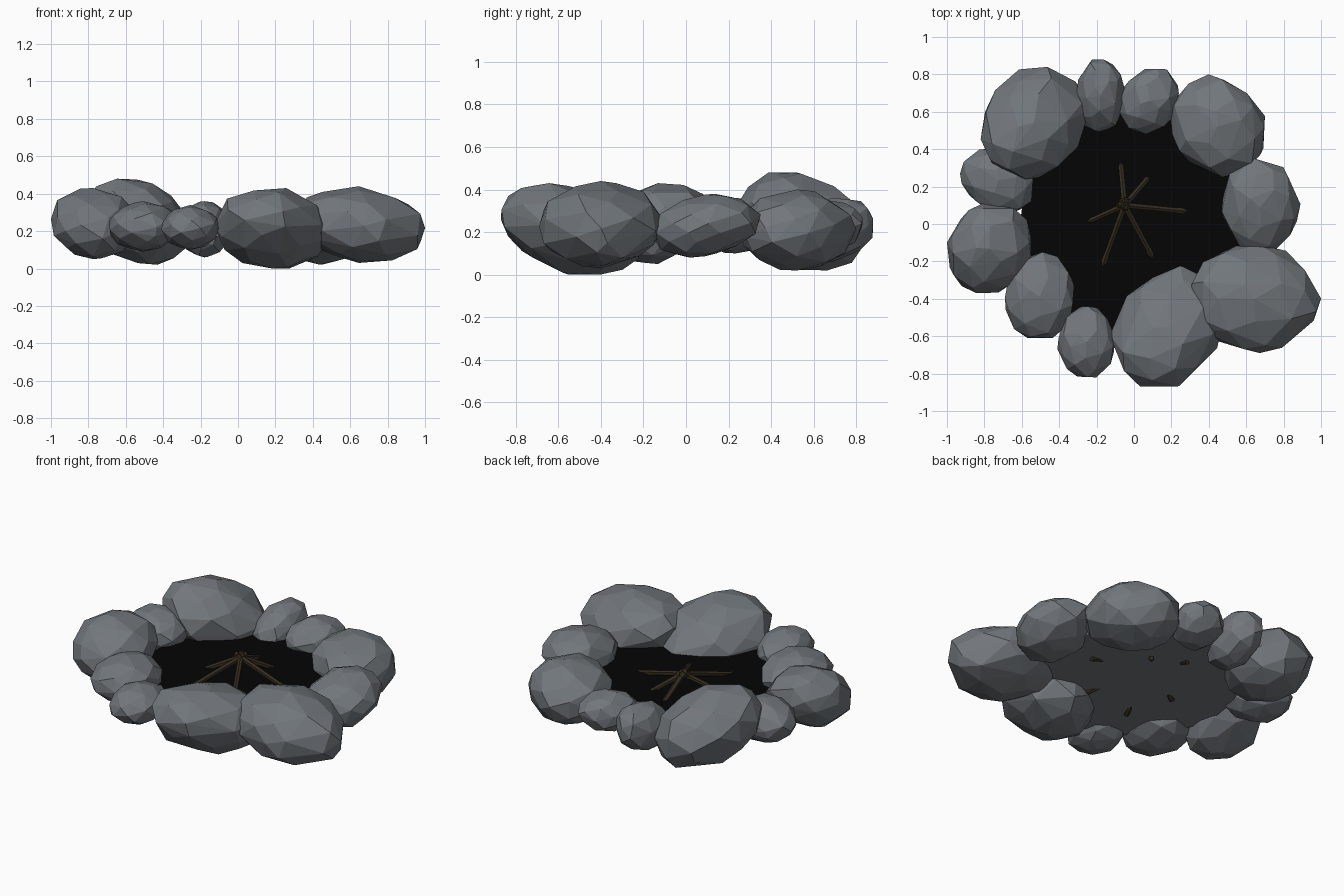
import bpy, bmesh, math, random
from mathutils import Vector, Matrix

if "Cube" in bpy.data.objects:
    bpy.data.objects.remove(bpy.data.objects["Cube"])

random.seed(11)


def material(name, rgb):
    m = bpy.data.materials.new(name)
    m.diffuse_color = (*rgb, 1)
    m.use_nodes = True
    m.node_tree.nodes["Principled BSDF"].inputs["Base Color"].default_value = m.diffuse_color
    return m


STONE = material("grey stone", (0.168, 0.185, 0.202))
ASH = material("black ash", (0.0015, 0.0015, 0.0015))
WOOD = material("charred wood", (0.036, 0.026, 0.013))


def finish(bm, name, *mats):
    bmesh.ops.recalc_face_normals(bm, faces=bm.faces[:])
    me = bpy.data.meshes.new(name)
    bm.to_mesh(me)
    bm.free()
    for m in mats:
        me.materials.append(m)
    ob = bpy.data.objects.new(name, me)
    bpy.context.collection.objects.link(ob)
    return ob


def rock(name, x0, x1, y0, y1, z0, z1, yaw, ratio, lean_x, lean_y):
    """Faceted boulder: hull of jittered points, leaned, fitted to its box."""
    n = 46
    lo, hi = Vector((x0, y0, z0)), Vector((x1, y1, z1))
    size = hi - lo
    spin = Matrix.Rotation(math.radians(yaw), 3, 'Z')
    pts = []
    for i in range(n):
        z = 1 - 2 * i / (n - 1)
        a = i * 2.39996 + random.uniform(-0.2, 0.2)
        r = math.sqrt(max(0, 1 - z * z))
        k = random.uniform(0.95, 1.03)
        p = spin @ Vector((r * math.cos(a) * ratio, r * math.sin(a), z)) * k
        p = Vector((p.x * size.x, p.y * size.y, p.z * size.z)) / 2
        p.z += lean_x * p.x + lean_y * p.y
        pts.append(p)
    a = Vector([min(p[j] for p in pts) for j in range(3)])
    b = Vector([max(p[j] for p in pts) for j in range(3)])
    bm = bmesh.new()
    for p in pts:
        bm.verts.new([lo[j] + (p[j] - a[j]) / (b[j] - a[j]) * size[j] for j in range(3)])
    bmesh.ops.convex_hull(bm, input=bm.verts[:])
    junk = [v for v in bm.verts if not v.link_faces]
    bmesh.ops.delete(bm, geom=junk, context='VERTS')
    finish(bm, name, STONE)


# Ring of boulders: x range, y range, z range, yaw, elongation, lean in x and y
rocks = [
    (-0.82, -0.24, 0.24, 0.84, 0.02, 0.48, 40, 1.2, -0.15, -0.15),
    (-0.31, -0.05, 0.49, 0.88, 0.06, 0.36, 0, 1.0, 0, 0.15),
    (-0.08, 0.24, 0.48, 0.83, 0.10, 0.35, 45, 1.15, 0, 0.05),
    (0.19, 0.70, 0.25, 0.80, 0.02, 0.40, -45, 1.15, 0, 0),
    (0.47, 0.89, -0.15, 0.35, 0.08, 0.38, 0, 1.0, 0, 0.12),
    (0.29, 1.00, -0.69, -0.11, 0.03, 0.44, -10, 1.1, -0.08, 0),
    (-0.13, 0.48, -0.87, -0.22, 0.00, 0.43, 45, 1.25, 0, -0.2),
    (-0.41, -0.10, -0.82, -0.44, 0.10, 0.34, 0, 1.0, 0, 0),
    (-0.69, -0.32, -0.61, -0.15, 0.09, 0.36, 0, 1.0, 0, 0),
    (-1.00, -0.55, -0.37, 0.11, 0.05, 0.43, 30, 1.1, -0.05, 0.15),
    (-0.93, -0.54, 0.06, 0.41, 0.10, 0.36, -35, 1.2, 0, 0),
]
for i, r in enumerate(rocks):
    rock(f"ring_stone_{i + 1}", *r)

# Thin fire bed: ash on top, stone underneath
bm = bmesh.new()
bmesh.ops.create_cone(bm, cap_ends=True, segments=24, radius1=0.61, radius2=0.61,
                      depth=0.03, matrix=Matrix.Translation((0, 0, 0.185)))
bm.normal_update()
for f in bm.faces:
    f.material_index = 0 if f.normal.z > 0.5 else 1
finish(bm, "fire_bed", ASH, STONE)

# Burnt sticks leaning together and running down through the bed
hub = Vector((-0.05, 0.10, 0.28))
tips = [(-0.07, 0.31), (0.07, 0.24), (0.26, 0.07), (0.09, -0.16), (-0.16, -0.20), (-0.23, 0.02)]
for i, (x, y) in enumerate(tips):
    d = Vector((x, y, 0.192)) - hub
    start, end = hub - d * 0.12, hub + d * 1.35
    axis = end - start
    bm = bmesh.new()
    mat = Matrix.Translation((start + end) / 2) @ axis.to_track_quat('Z', 'Y').to_matrix().to_4x4()
    bmesh.ops.create_cone(bm, cap_ends=True, segments=6, radius1=0.017, radius2=0.015,
                          depth=axis.length, matrix=mat)
    finish(bm, f"burnt_stick_{i + 1}", WOOD)
